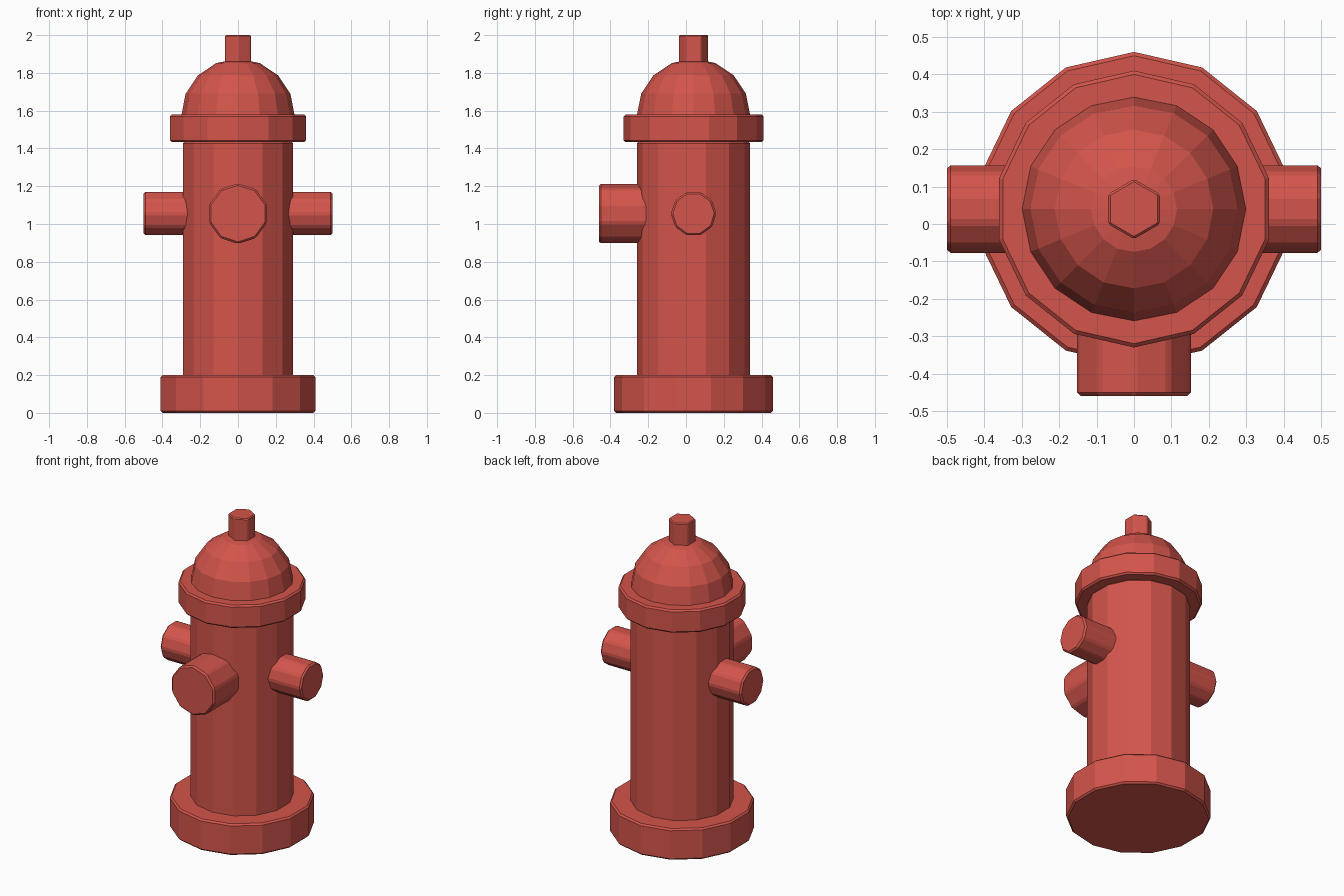
import bpy, bmesh
from math import pi

if "Cube" in bpy.data.objects:
    bpy.data.objects.remove(bpy.data.objects["Cube"])

CY = 0.04   # y of the vertical axis
NZ = 1.055  # height of the nozzles

red = bpy.data.materials.new("red_paint")
red.diffuse_color = (0.65, 0.09, 0.07, 1)
red.use_nodes = True
red.node_tree.nodes["Principled BSDF"].inputs["Base Color"].default_value = red.diffuse_color


def cylinder(name, sides, radius, start, end, axis="z", chamfer=0.01):
    """Chamfered prism from start to end along one axis."""
    mid = (start + end) / 2
    loc, rot = {
        "z": ((0, CY, mid), (0, 0, 0)),
        "x": ((mid, CY, NZ), (0, pi / 2, 0)),
        "y": ((0, mid, NZ), (pi / 2, 0, 0)),
    }[axis]
    bpy.ops.mesh.primitive_cylinder_add(vertices=sides, radius=radius,
                                        depth=abs(end - start),
                                        location=loc, rotation=rot)
    ob = bpy.context.object
    ob.name = name
    ob.data.materials.append(red)
    bev = ob.modifiers.new("chamfer", "BEVEL")
    bev.width = chamfer
    bev.segments = 1
    bev.limit_method = "ANGLE"
    return ob


# Vertical stack
cylinder("base_flange", 14, 0.42, 0.0, 0.2)
cylinder("barrel", 14, 0.30, 0.19, 1.437)
cylinder("collar", 14, 0.37, 1.433, 1.58)
cylinder("top_nut", 6, 0.08, 1.80, 2.0, chamfer=0.006)

# Nozzles
cylinder("front_nozzle", 10, 0.16, -0.46, -0.1, "y")
for side, name in ((-1, "left_nozzle"), (1, "right_nozzle")):
    cylinder(name, 10, 0.12, side * 0.15, side * 0.5, "x")

# Dome: upper half of a low-poly sphere
bm = bmesh.new()
bmesh.ops.create_uvsphere(bm, u_segments=16, v_segments=8, radius=0.30)
bmesh.ops.delete(bm, geom=[v for v in bm.verts if v.co.z < -0.01], context="VERTS")
bmesh.ops.holes_fill(bm, edges=[e for e in bm.edges if e.is_boundary], sides=0)
bmesh.ops.recalc_face_normals(bm, faces=bm.faces)
mesh = bpy.data.meshes.new("dome")
bm.to_mesh(mesh)
bm.free()
mesh.materials.append(red)
dome = bpy.data.objects.new("dome", mesh)
dome.location = (0, CY, 1.575)
bpy.context.collection.objects.link(dome)
